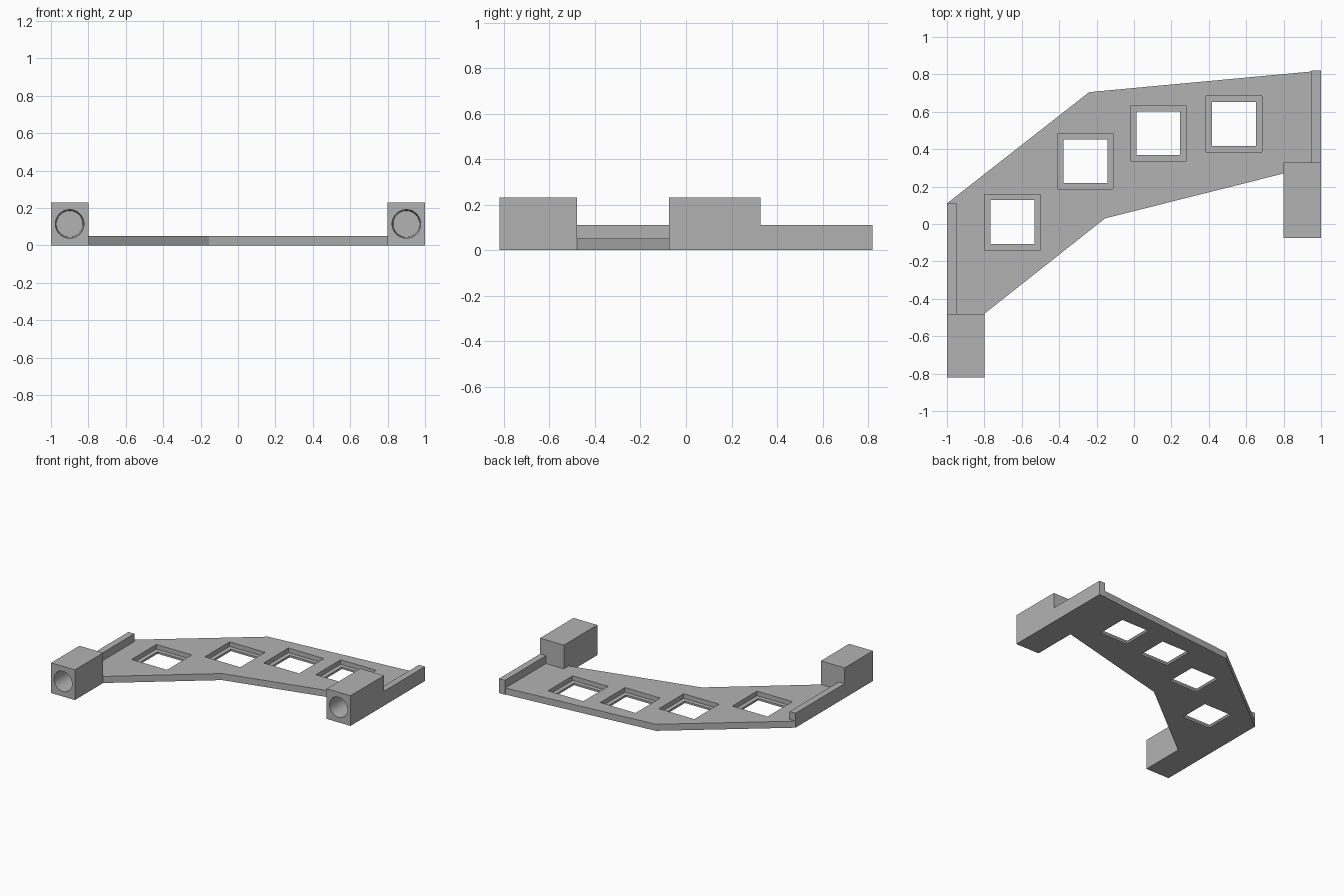
import bpy, bmesh, math
from mathutils import Matrix

if "Cube" in bpy.data.objects:
    bpy.data.objects.remove(bpy.data.objects["Cube"], do_unlink=True)

grey = bpy.data.materials.new("plain grey")
grey.use_nodes = True
COLOR = (0.45, 0.45, 0.45, 1)
grey.diffuse_color = COLOR
grey.node_tree.nodes["Principled BSDF"].inputs["Base Color"].default_value = COLOR


def finish(name, bm):
    bmesh.ops.recalc_face_normals(bm, faces=bm.faces[:])
    mesh = bpy.data.meshes.new(name)
    bm.to_mesh(mesh)
    bm.free()
    mesh.materials.append(grey)
    obj = bpy.data.objects.new(name, mesh)
    bpy.context.collection.objects.link(obj)
    return obj


def prism(name, outline, z0, z1):
    bm = bmesh.new()
    face = bm.faces.new([bm.verts.new((x, y, z0)) for x, y in outline])
    top = bmesh.ops.extrude_face_region(bm, geom=[face])["geom"]
    verts = [v for v in top if isinstance(v, bmesh.types.BMVert)]
    bmesh.ops.translate(bm, verts=verts, vec=(0, 0, z1 - z0))
    return finish(name, bm)


def box(name, x0, x1, y0, y1, z0, z1):
    return prism(name, [(x0, y0), (x1, y0), (x1, y1), (x0, y1)], z0, z1)


def cut(target, cutter):
    mod = target.modifiers.new("cut", "BOOLEAN")
    mod.operation = "DIFFERENCE"
    mod.solver = "EXACT"
    mod.object = cutter
    cutter.hide_render = True
    cutter.hide_set(True)
    bpy.context.view_layer.objects.active = target
    bpy.ops.object.modifier_apply(modifier=mod.name)
    bpy.data.objects.remove(cutter, do_unlink=True)


# Bent base plate
plate = prism("base_plate", [
    (-1, -0.48), (-0.8, -0.48), (-0.155, 0.03), (0.8, 0.27),
    (1, 0.27), (1, 0.82), (-0.24, 0.705), (-1, 0.11)], 0, 0.05)

# Square windows, each with a recessed ledge
for x, y in [(-0.65, 0.01), (-0.26, 0.335), (0.13, 0.485), (0.535, 0.535)]:
    for half, bottom in [(0.149, 0.015), (0.117, -0.1)]:
        cut(plate, box("window_cutter", x - half, x + half,
                       y - half, y + half, bottom, 0.1))

# End blocks with blind round sockets, and a low rib behind each
DEPTH = 0.2
for side, x0, front, back, rib_end in [("right", -1, -0.82, -0.48, 0.11),
                                       ("left", 0.8, -0.075, 0.328, 0.82)]:
    block = box(side + "_block", x0, x0 + 0.2, front, back, 0, 0.23)
    bm = bmesh.new()
    place = (Matrix.Translation((x0 + 0.1, front + DEPTH / 2 - 0.01, 0.115))
             @ Matrix.Rotation(math.pi / 2, 4, "X"))
    bmesh.ops.create_cone(bm, cap_ends=True, segments=48, radius1=0.07,
                          radius2=0.077, depth=DEPTH + 0.02, matrix=place)
    cut(block, finish("socket_cutter", bm))
    bpy.ops.object.select_all(action="DESELECT")
    block.select_set(True)
    bpy.context.view_layer.objects.active = block
    bpy.ops.object.shade_smooth_by_angle(angle=math.radians(30))

    rib_x = -1 if side == "right" else 0.95
    box(side + "_rib", rib_x, rib_x + 0.05, back, rib_end, 0, 0.11)
